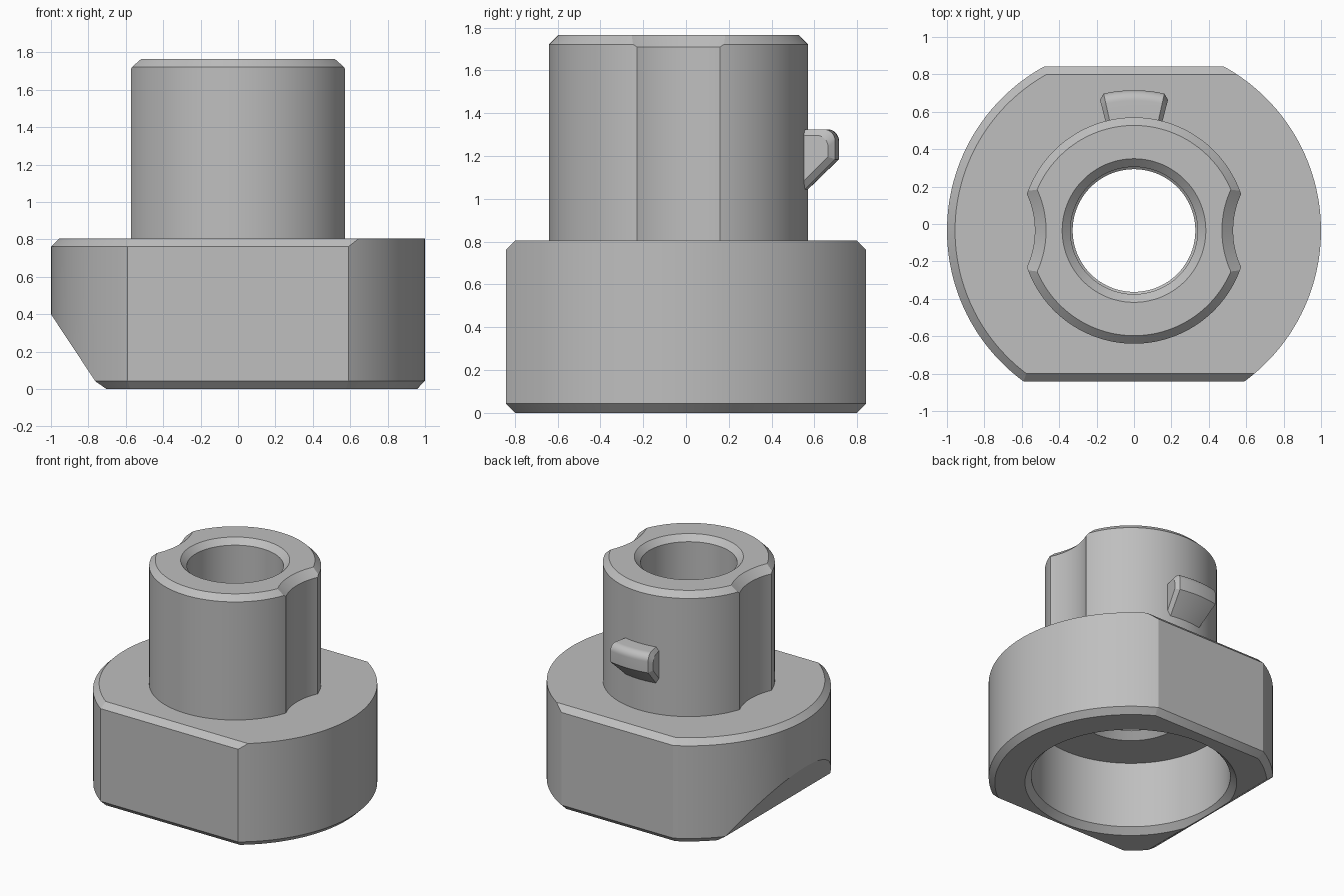
import bpy, bmesh
from math import sin, cos, pi, radians
from mathutils import Vector

if "Cube" in bpy.data.objects:
    bpy.data.objects.remove(bpy.data.objects["Cube"])

AXIS_Y = -0.035          # common axis of all turned parts
BASE_TOP, TOP = 0.805, 1.765
FLAT = 0.842             # distance of the two flats from the middle
CH = 0.043               # usual chamfer

grey = bpy.data.materials.new("plain grey")
grey.use_nodes = True
grey.diffuse_color = (0.52, 0.52, 0.52, 1)
grey.node_tree.nodes["Principled BSDF"].inputs["Base Color"].default_value = (0.52, 0.52, 0.52, 1)


def make(name, bm):
    bmesh.ops.recalc_face_normals(bm, faces=bm.faces)
    mesh = bpy.data.meshes.new(name)
    bm.to_mesh(mesh)
    bm.free()
    obj = bpy.data.objects.new(name, mesh)
    bpy.context.collection.objects.link(obj)
    mesh.materials.append(grey)
    return obj


def loft(bm, rings, closed=True):
    """Skin rings of points and cap both ends."""
    rings = [[bm.verts.new(p) for p in ring] for ring in rings]
    n = len(rings[0])
    for a, b in zip(rings, rings[1:]):
        for i in range(n):
            j = (i + 1) % n
            bm.faces.new((a[i], a[j], b[j], b[i]))
    bm.faces.new(rings[0])
    bm.faces.new(rings[-1])


def turned(profile, cx=0.0, n=128, right_profile=None):
    """Turn (radius, z) pairs; the +x half may use its own profile."""
    bm = bmesh.new()
    rings = []
    for k, left in enumerate(profile):
        ring = []
        for i in range(n):
            a = 2 * pi * (i + 0.5) / n
            r, z = right_profile[k] if right_profile and cos(a) > 0 else left
            ring.append((cx + r * cos(a), AXIS_Y + r * sin(a), z))
        rings.append(ring)
    loft(bm, rings)
    return bm


def slice_off(bm, point, normal):
    cut = bmesh.ops.bisect_plane(bm, geom=bm.verts[:] + bm.edges[:] + bm.faces[:],
                                 plane_co=Vector(point), plane_no=Vector(normal).normalized(),
                                 clear_outer=True)
    edges = [e for e in cut["geom_cut"] if isinstance(e, bmesh.types.BMEdge)]
    bmesh.ops.contextual_create(bm, geom=edges)


def activate(obj):
    bpy.ops.object.select_all(action="DESELECT")
    obj.select_set(True)
    bpy.context.view_layer.objects.active = obj


def subtract(obj, bm):
    cutter = make("cutter", bm)
    cutter.hide_render = True
    mod = obj.modifiers.new("cut", "BOOLEAN")
    mod.operation, mod.solver, mod.object = "DIFFERENCE", "EXACT", cutter
    activate(obj)
    bpy.ops.object.modifier_apply(modifier=mod.name)
    bpy.data.objects.remove(cutter)


def finish(obj):
    activate(obj)
    bpy.ops.object.shade_smooth_by_angle(angle=radians(25))


# Base: round block, upper chamfer on the -x half only
bottom = [(1 - CH, 0), (1, CH)]
bm = turned(bottom + [(1, BASE_TOP - CH), (1 - CH, BASE_TOP)],
            right_profile=bottom + [(1, BASE_TOP - CH), (1, BASE_TOP)])
for s in (-1, 1):        # flats with chamfered long edges
    slice_off(bm, (0, s * FLAT, 0), (0, s, 0))
    slice_off(bm, (0, s * FLAT, BASE_TOP - CH), (0, s, 1))
    slice_off(bm, (0, s * FLAT, CH), (0, s, -1))
slice_off(bm, (-1, 0, 0.4), (-0.355, 0, -0.235))        # sloping relief
slice_off(bm, (-0.765, 0, CH), (-0.045, 0, -0.065))
base = make("base", bm)

# Wide socket from below, then the narrow through hole
CEIL = 0.56
subtract(base, turned([(0.795, -0.05), (0.7, 0.045), (0.7, CEIL)]))
hole = [(0.43, CEIL - 0.05), (0.38, CEIL), (0.328, CEIL + 0.05), (0.328, 0.72),
        (0.34, 0.73), (0.34, TOP - CH), (0.43, TOP + 0.045)]
subtract(base, turned(hole))
finish(base)

# Tower: chamfered cylinder with the hole and two side grooves
R = 0.605
tower = make("tower", turned([(R, BASE_TOP - 0.005), (R, TOP - CH), (R - CH, TOP)]))
subtract(tower, turned(hole))
for s in (-1, 1):
    subtract(tower, turned([(0.467, 0.7), (0.467, TOP - 0.055), (0.587, TOP + 0.055)], cx=s * 0.997))
finish(tower)


# Locking lug: swept wedge with a rounded upper corner and chamfered ends
def lug_section(angle, inset):
    inner, outer, top, rad = 0.58, 0.75 - inset, 1.325 - inset, 0.055
    pts = [(inner, 1.02 + 1.4 * inset), (outer, 1.185 + 0.4 * inset)]
    for k in range(9):
        t = k * pi / 16
        pts.append((outer - rad + rad * cos(t), top - rad + rad * sin(t)))
    pts.append((inner, top))
    return [(r * sin(angle), AXIS_Y + r * cos(angle), z) for r, z in pts]


bm = bmesh.new()
half, end = radians(12.5), radians(14.6)
sweep = [(-end, 0.028)] + [(half * (k / 6 - 1), 0) for k in range(13)] + [(end, 0.028)]
loft(bm, [lug_section(a, inset) for a, inset in sweep])
finish(make("locking_lug", bm))
